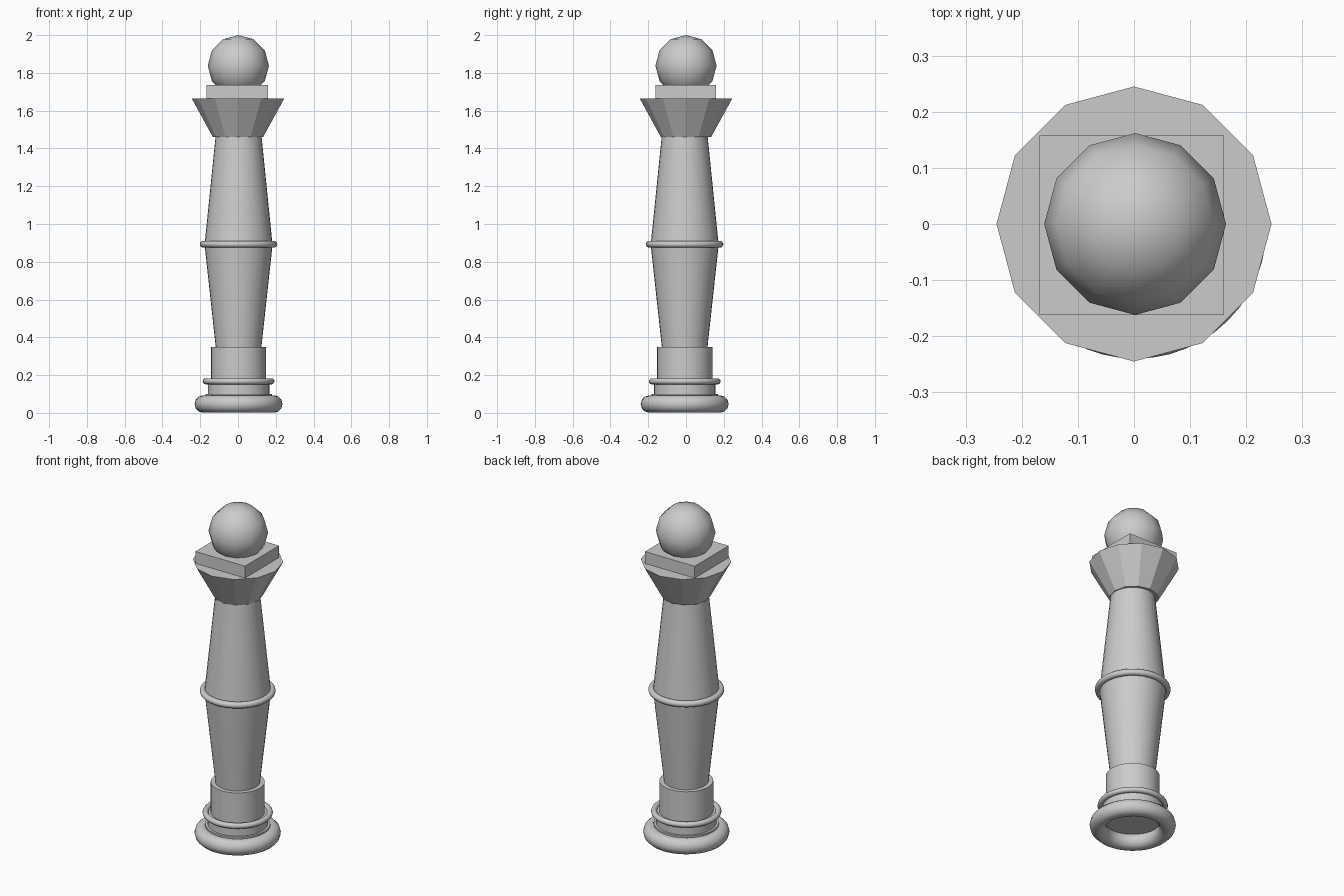
import bpy, math

if "Cube" in bpy.data.objects:
    bpy.data.objects.remove(bpy.data.objects["Cube"])

CX, CY = 0.003, -0.007  # the lower parts sit slightly off the top's axis


def finish(name, angle=30):
    ob = bpy.context.object
    ob.name = name
    bpy.ops.object.shade_smooth_by_angle(angle=math.radians(angle))
    return ob


def drum(name, z0, z1, r0, r1, sides=32, x=CX, y=CY, angle=32):
    bpy.ops.mesh.primitive_cone_add(vertices=sides, radius1=r0, radius2=r1,
                                    depth=z1 - z0, location=(x, y, (z0 + z1) / 2))
    return finish(name, angle)


def ring(name, z, outer, minor):
    bpy.ops.mesh.primitive_torus_add(major_radius=outer - minor, minor_radius=minor,
                                     major_segments=48, minor_segments=12,
                                     location=(CX, CY, z))
    return finish(name, 40)


# Base: large roll, stepped drums and a thin bead
ring("base_roll", 0.047, 0.233, 0.046)
drum("base_step", 0.08, 0.1, 0.176, 0.176)
drum("base_drum", 0.08, 0.17, 0.163, 0.163)
ring("base_bead", 0.167, 0.19, 0.016)
drum("plinth_drum", 0.16, 0.35, 0.146, 0.146)

# Shaft: two tapered halves meeting at a bead
drum("lower_shaft", 0.35, 0.89, 0.121, 0.18)
ring("middle_bead", 0.893, 0.205, 0.018)
drum("upper_shaft", 0.89, 1.46, 0.18, 0.122)

# Flared twelve-sided capital
drum("capital", 1.46, 1.665, 0.133, 0.245, sides=12, x=0, y=0, angle=20)

# Square slab
bpy.ops.mesh.primitive_cube_add(size=1, location=(-0.004, -0.002, 1.70))
bpy.context.object.scale = (0.328, 0.32, 0.072)
bpy.ops.object.transform_apply(location=False)
bpy.context.object.name = "slab"

# Low-poly ball finial
bpy.ops.mesh.primitive_uv_sphere_add(segments=12, ring_count=6, radius=0.162,
                                     location=(0.002, 0, 1.838))
finish("ball_finial", 40)
